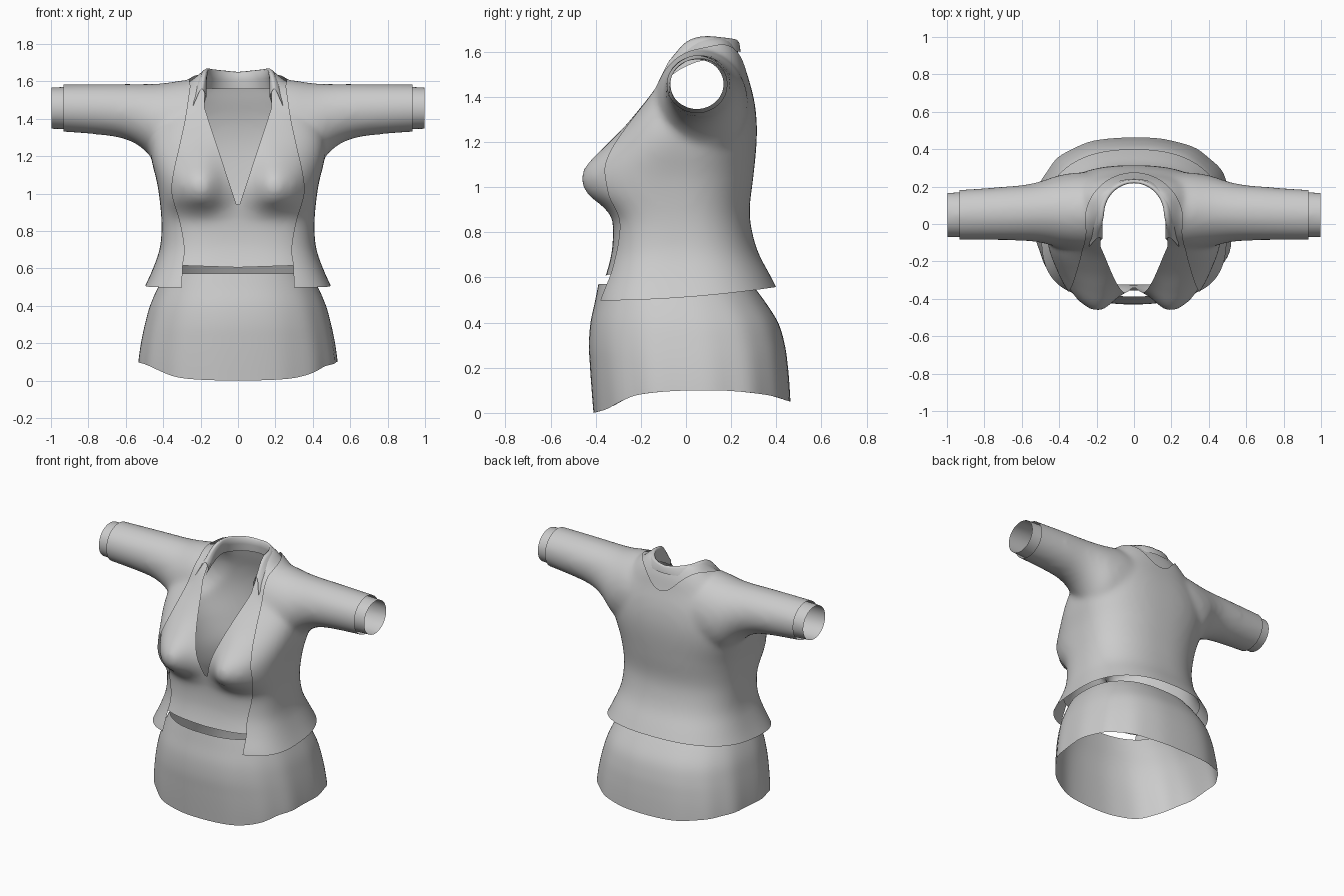
import bpy, bmesh, math

cube = bpy.data.objects.get("Cube")
if cube:
    bpy.data.objects.remove(cube)

cloth = bpy.data.materials.new("light_grey_cloth")
cloth.use_nodes = True
GREY = (0.6, 0.6, 0.6, 1)
cloth.diffuse_color = GREY
cloth.node_tree.nodes["Principled BSDF"].inputs["Base Color"].default_value = GREY


def interp(table, t):
    """Smooth curve through rows of (t, values...), clamped at both ends."""
    t = min(max(t, table[0][0]), table[-1][0])
    i = next(k for k in range(len(table) - 1) if t <= table[k + 1][0])
    a, b = table[i], table[i + 1]
    p, q = table[max(i - 1, 0)], table[min(i + 2, len(table) - 1)]
    h = b[0] - a[0]
    s = (t - a[0]) / h
    out = []
    for k in range(1, len(a)):
        m0 = (b[k] - p[k]) / (b[0] - p[0]) * h
        m1 = (q[k] - a[k]) / (q[0] - a[0]) * h
        out.append((2*s**3 - 3*s*s + 1) * a[k] + (s**3 - 2*s*s + s) * m0
                   + (3*s*s - 2*s**3) * b[k] + (s**3 - s*s) * m1)
    return out


def oval(angle, front, back):
    """Point on a rounded oval with its own squareness at front and back."""
    c, s = math.cos(angle), math.sin(angle)
    n = front if s < 0 else back
    return (math.copysign(abs(c) ** (2 / n), c), math.copysign(abs(s) ** (2 / n), s))


def loft(bm, rows, closed=True, caps=False):
    rings = [[bm.verts.new(p) for p in row] for row in rows]
    n = len(rings[0])
    for a, b in zip(rings, rings[1:]):
        for i in range(n if closed else n - 1):
            j = (i + 1) % n
            bm.faces.new((a[i], a[j], b[j], b[i]))
    if caps:
        bm.faces.new(rings[0][::-1])
        bm.faces.new(rings[-1])


def finish(name, bm):
    mesh = bpy.data.meshes.new(name)
    bm.to_mesh(mesh)
    bm.free()
    mesh.materials.append(cloth)
    for f in mesh.polygons:
        f.use_smooth = True
    ob = bpy.data.objects.new(name, mesh)
    bpy.context.collection.objects.link(ob)
    return ob


def trim(bm, rule):
    """Cut the mesh along rule = 0 and keep the positive side."""
    val = {v: rule(abs(v.co.x), v.co.y, v.co.z) for v in bm.verts}
    fresh = []
    for e in list(bm.edges):
        a, b = e.verts
        if val[a] * val[b] < 0:
            v = bmesh.utils.edge_split(e, a, val[a] / (val[a] - val[b]))[1]
            val[v] = 0
            fresh.append(v)
    bmesh.ops.connect_verts(bm, verts=fresh)
    bad = [f for f in bm.faces if any(val[v] < 0 for v in f.verts)]
    bmesh.ops.delete(bm, geom=bad, context='FACES')


# Torso form: height, half width, front y, back y
TORSO = [(.42, .525, -.40, .44), (.5, .482, -.39, .41), (.6, .437, -.355, .36),
         (.7, .403, -.328, .307), (.8, .393, -.32, .277), (.9, .396, -.325, .266),
         (1.05, .415, -.33, .283), (1.2, .45, -.28, .297), (1.3, .45, -.232, .297),
         (1.4, .41, -.165, .283), (1.5, .34, -.095, .255), (1.58, .27, -.045, .235),
         (1.66, .18, .02, .2)]
# Bust: height, forward swell
BUST = [(.8, 0), (.86, .006), (.91, .045), (.97, .118), (1.04, .147), (1.1, .132),
        (1.17, .085), (1.27, .025), (1.37, 0), (1.5, 0)]
# Sleeve form: x, underside z, top z, front y, back y
SLEEVE = [(.2, 1.13, 1.592, -.13, .26), (.29, 1.13, 1.59, -.125, .26),
          (.4, 1.15, 1.574, -.11, .245), (.48, 1.235, 1.57, -.088, .218),
          (.55, 1.285, 1.57, -.077, .2), (.65, 1.318, 1.57, -.072, .188),
          (.93, 1.345, 1.567, -.07, .168), (1.08, 1.35, 1.563, -.068, .163)]
STEPS = [2 * math.pi * i / 96 for i in range(96)]


def torso_point(angle, z):
    w, f, b = interp(TORSO, z)
    ox, oy = oval(angle, 3.3, 2.4)
    x, y = w * ox, (f + b) / 2 + (b - f) / 2 * oy
    d = abs(x) - .205
    swell = math.exp(-(d / (.23 if d > 0 else .125)) ** 2)
    return (x, y - interp(BUST, z)[0] * swell * max(-oy, 0), z)


bm = bmesh.new()
loft(bm, [[torso_point(a, .42 + 1.24 * k / 70) for a in STEPS] for k in range(71)], caps=True)
for side in (-1, 1):
    rows = []
    for k in range(31):
        x = .2 + .88 * k / 30
        lo, hi, f, b = interp(SLEEVE, x)
        rows.append([(side * x, (f + b) / 2 + (b - f) / 2 * math.cos(a),
                      (lo + hi) / 2 + (hi - lo) / 2 * math.sin(a)) for a in STEPS])
    loft(bm, rows, caps=True)
bmesh.ops.recalc_face_normals(bm, faces=bm.faces)
form = finish("body_form", bm)
remesh = form.modifiers.new("merge", 'REMESH')
remesh.mode = 'VOXEL'
remesh.voxel_size = .018
relax = form.modifiers.new("relax", 'SMOOTH')
relax.factor = .5
relax.iterations = 14
form.hide_render = True
bpy.context.view_layer.update()
body = bpy.data.meshes.new_from_object(form.evaluated_get(bpy.context.evaluated_depsgraph_get()))
bpy.data.objects.remove(form)


def garment(name, offset, rules):
    bm = bmesh.new()
    bm.from_mesh(body)
    bm.normal_update()
    for v, n in [(v, v.normal.copy()) for v in bm.verts]:
        v.co += n * offset
    for rule in rules:
        trim(bm, rule)
    return finish(name, bm)


def neck_hole(rx, ry, cy):
    return lambda x, y, z: math.hypot(x / rx, (y - cy) / ry) - 1 if z > 1.3 else 1


# Open jacket: sleeve ends, sloping hem, front edges, neckline
OPENING = [(.5, .3), (.62, .295), (.7, .285), (.85, .31), (1, .352), (1.1, .345),
           (1.25, .312), (1.4, .28), (1.6, .25)]
garment("jacket", .016, [
    lambda x, y, z: .932 - x,
    lambda x, y, z: z - .498 - .06 * (max(y + .4, 0) / .8) ** 2,
    lambda x, y, z: max(y, x - interp(OPENING, z)[0]),
    neck_hole(.26, .255, .018)])

# Blouse with V neck, its cuffs showing past the jacket sleeves
garment("blouse", .003, [
    lambda x, y, z: .997 - x,
    lambda x, y, z: z - .605 - .01 * min(x / .3, 1),
    lambda x, y, z: max(y - .03, x - min(.18, (z - .915) * .33)),
    neck_hole(.18, .17, .05)])

# Folded collar: stand, roll and fall, running round the back of the neck
COLLAR = [(0, 1.56, 1.65, 1.6), (.35, 1.56, 1.663, 1.6), (.6, 1.56, 1.668, 1.59),
          (.8, 1.53, 1.64, 1.55), (1, 1.48, 1.56, 1.468)]


def collar_point(t, rx, back, front, z):
    u = min(abs(t) / .65, 1) * math.pi / 2
    run = max(abs(t) - .65, 0) / .35
    x = rx * math.sin(u)
    y = .05 + back * math.cos(u) + (front - .05) * run
    return (math.copysign(x, t), y, z)


bm = bmesh.new()
rows = []
for k in range(-24, 25):
    t = k / 24
    low, top, fall = interp(COLLAR, abs(t))
    tip = max(abs(t) - .65, 0) / .35
    rows.append([collar_point(t, .18, .172, -.09, low),
                 collar_point(t, .168, .168, -.08, (low + top) / 2),
                 collar_point(t, .16 + .025 * tip, .168, -.072, top - .008),
                 collar_point(t, .17 + .022 * tip, .178, -.075, top),
                 collar_point(t, .19 + .015 * tip, .187, -.082, top - .012),
                 collar_point(t, .225 + .015 * tip, .192, -.122, fall)])
loft(bm, rows, closed=False)
finish("collar", bm)

# Skirt: height, half width, front y, back y; hem height follows y
SKIRT = [(0, .535, -.41, .465), (.1, .53, -.418, .46), (.2, .517, -.425, .452),
         (.3, .497, -.43, .438), (.4, .47, -.423, .408), (.5, .427, -.402, .345),
         (.572, .385, -.388, .29)]
HEM = [(-.41, 0), (-.36, .015), (-.22, .08), (.1, .1), (.35, .08), (.46, .05)]
bm = bmesh.new()
rows = []
for k in range(25):
    row = []
    for a in STEPS:
        ox, oy = oval(a, 2.4, 2.5)
        hem = interp(HEM, oy * (.46 if oy > 0 else .41))[0]
        z = hem + (.572 - hem) * k / 24
        w, f, b = interp(SKIRT, z)
        fold = 1 + .008 * math.sin(14 * a) * abs(ox) * (1 - k / 24)
        row.append((w * ox * fold, (f + b) / 2 + (b - f) / 2 * oy * fold, z))
    rows.append(row)
loft(bm, rows)
finish("skirt", bm)
